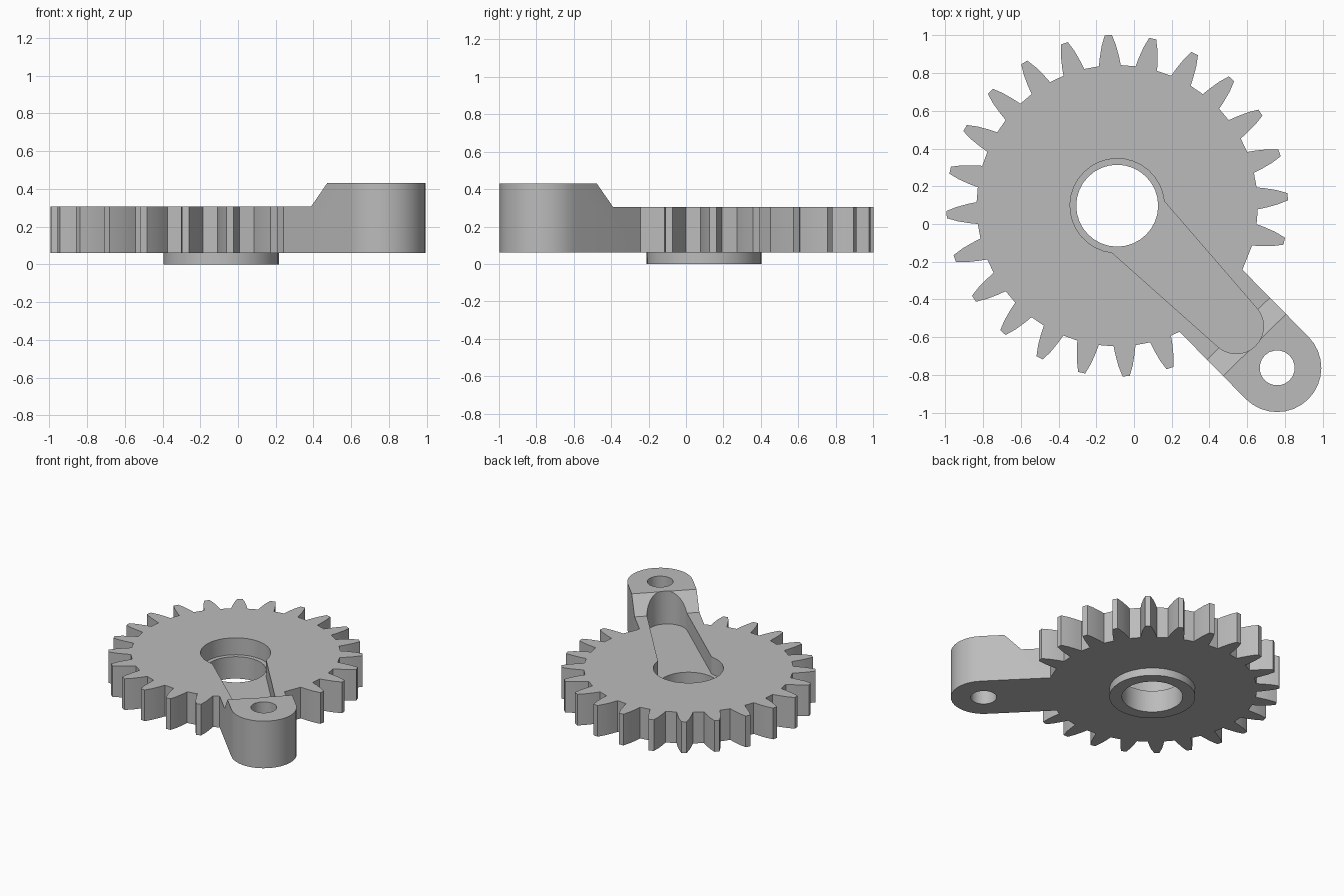
import bpy
import bmesh
from math import sin, cos, radians, degrees, asin, sqrt
from mathutils import Matrix

cube = bpy.data.objects.get("Cube")
if cube:
    bpy.data.objects.remove(cube, do_unlink=True)

# Main dimensions; the local x axis runs from the hub along the arm
PLACE = Matrix.Translation((-0.089, 0.097, 0)) @ Matrix.Rotation(radians(-45.4), 4, 'Z')
BASE, DECK, TOP, FLOOR = 0.06, 0.305, 0.43, 0.172
ROOT, BORE, RECESS = 0.745, 0.217, 0.25
ARM, ARM_R, PIN_R = 1.207, 0.234, 0.093
TOOTH = [(0.745, 0.058), (0.79, 0.051), (0.85, 0.038), (0.905, 0.019)]

grey = bpy.data.materials.new("plain grey")
grey.use_nodes = True
grey.diffuse_color = (0.5, 0.5, 0.5, 1)
grey.node_tree.nodes["Principled BSDF"].inputs["Base Color"].default_value = (0.5, 0.5, 0.5, 1)


def arc(cx, r, a0, a1, n):
    """Points on an arc about (cx, 0), angles in degrees."""
    angles = [radians(a0 + (a1 - a0) * i / n) for i in range(n + 1)]
    return [(cx + r * cos(a), r * sin(a)) for a in angles]


def circle(cx, r, n):
    return arc(cx, r, 0, 360, n)[:-1]


def finish(name, bm):
    bmesh.ops.recalc_face_normals(bm, faces=bm.faces[:])
    mesh = bpy.data.meshes.new(name)
    bm.to_mesh(mesh)
    bm.free()
    mesh.transform(PLACE)
    mesh.materials.append(grey)
    obj = bpy.data.objects.new(name, mesh)
    bpy.context.collection.objects.link(obj)
    return obj


def prism(name, points, shift):
    """Extrude a closed 3D outline along a vector."""
    bm = bmesh.new()
    face = bm.faces.new([bm.verts.new(p) for p in points])
    out = bmesh.ops.extrude_face_region(bm, geom=[face])
    moved = [v for v in out["geom"] if isinstance(v, bmesh.types.BMVert)]
    bmesh.ops.translate(bm, verts=moved, vec=shift)
    return finish(name, bm)


def upright(name, outline, z0, z1):
    return prism(name, [(x, y, z0) for x, y in outline], (0, 0, z1 - z0))


def activate(obj):
    bpy.ops.object.select_all(action='DESELECT')
    obj.select_set(True)
    bpy.context.view_layer.objects.active = obj


def cut(obj, cutter):
    cutter.hide_render = True
    mod = obj.modifiers.new("cut", 'BOOLEAN')
    mod.operation = 'DIFFERENCE'
    mod.solver = 'EXACT'
    mod.object = cutter
    activate(obj)
    bpy.ops.object.modifier_apply(modifier=mod.name)
    bpy.data.objects.remove(cutter, do_unlink=True)


# Gear and arm share one outline; the teeth under the arm are left out
outline = arc(ARM, ARM_R, -90, 90, 16)
joint = sqrt(ROOT ** 2 - ARM_R ** 2)
outline.append((joint, ARM_R))
for k in range(2, 23):
    a = radians(3.4 + 15 * k)
    flank = [(r, -w) for r, w in TOOTH] + [(r, w) for r, w in reversed(TOOTH)]
    for r, w in flank:
        t = a + asin(w / r)
        outline.append((r * cos(t), r * sin(t)))
outline.append((joint, -ARM_R))
gear = upright("gear_with_arm", outline, BASE, TOP)

# Lower the gear deck, leaving the raised arm end with its sloped shoulder
side = [(-2, DECK), (0.915, DECK), (1.037, TOP), (1.1, TOP + 0.065), (1.1, 1), (-2, 1)]
side[3] = (1.037, 1)
side = side[:4] + [(-2, 1)]
cut(gear, prism("deck_cutter", [(x, -2, z) for x, z in side], (0, 4, 0)))

# Hub recess running into a tapered round-ended slot
half = degrees(asin(0.194 / RECESS))
slot = arc(0, RECESS, half, 360 - half, 24) + arc(0.898, 0.145, -86, 86, 14)
cut(gear, upright("slot_cutter", slot, FLOOR, 1))

# Through holes for shaft and pin
cut(gear, upright("shaft_cutter", circle(0, BORE, 32), -1, 1))
cut(gear, upright("pin_cutter", circle(ARM, PIN_R, 20), -1, 1))

# Collar ring under the hub, open where it meets the gear
bm = bmesh.new()
rings = [[bm.verts.new((x, y, z)) for x, y in circle(0, r, 32)]
         for r, z in [(BORE, BASE), (BORE, 0), (0.307, 0), (0.307, BASE)]]
for lower, upper in zip(rings, rings[1:]):
    for i in range(32):
        j = (i + 1) % 32
        bm.faces.new((lower[i], upper[i], upper[j], lower[j]))
collar = finish("hub_collar", bm)
# An open ring needs its underside facing down
if min(p.normal.z for p in collar.data.polygons) > -0.5:
    collar.data.flip_normals()

for obj in (gear, collar):
    activate(obj)
    bpy.ops.object.shade_smooth_by_angle(angle=radians(25))
